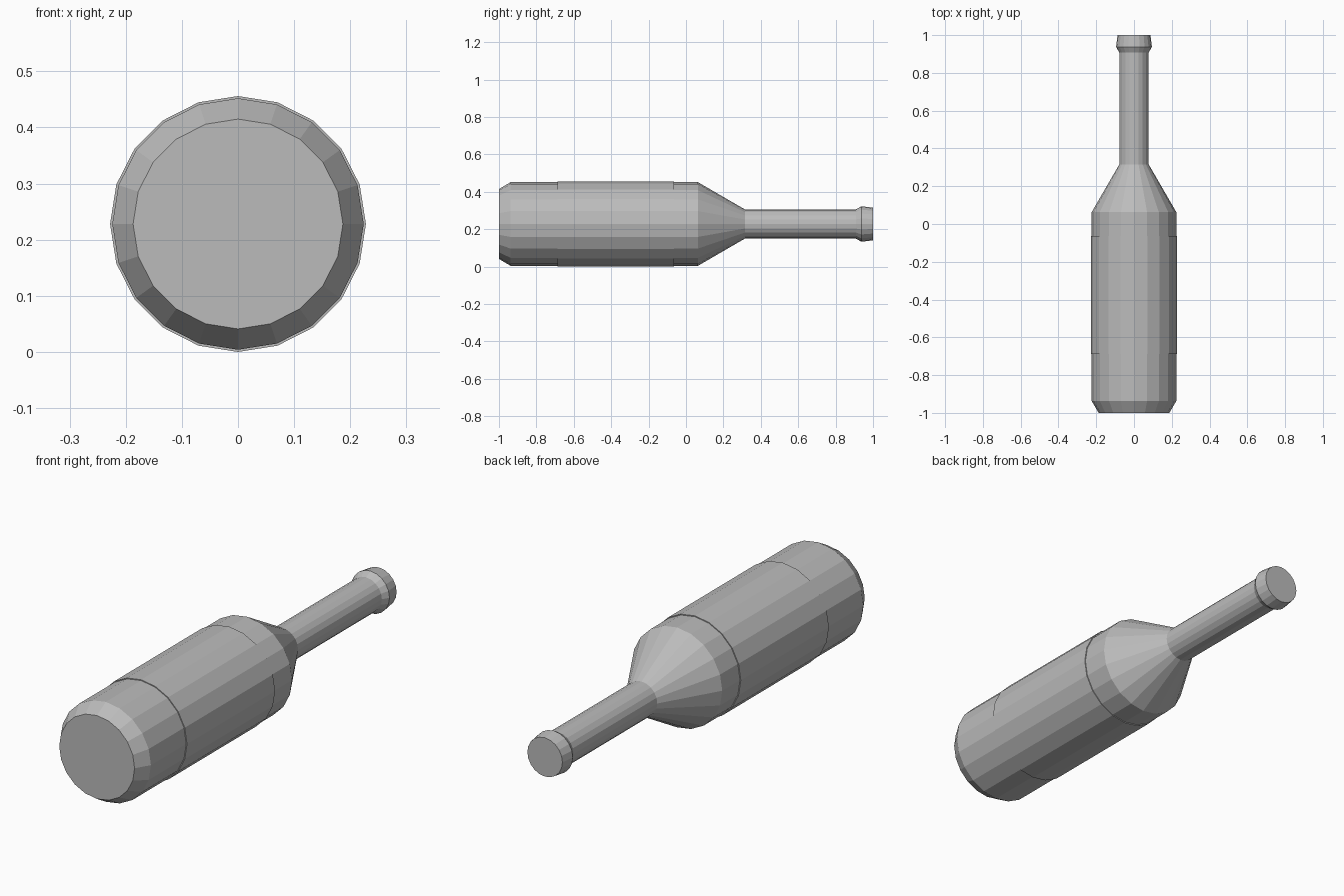
import bpy, bmesh, math

cube = bpy.data.objects.get("Cube")
if cube:
    bpy.data.objects.remove(cube, do_unlink=True)

SIDES = 20
AXIS_Z = 0.228

glass = bpy.data.materials.new("grey_glass")
glass.use_nodes = True
GREY = (0.5, 0.5, 0.5, 1)
glass.diffuse_color = GREY
glass.node_tree.nodes["Principled BSDF"].inputs["Base Color"].default_value = GREY


def lathe(name, profile):
    """Closed, faceted solid turned around the y axis from (y, radius) points."""
    bm = bmesh.new()
    rings = []
    for y, r in profile:
        angles = [math.tau * i / SIDES for i in range(SIDES)]
        rings.append([bm.verts.new((r * math.cos(a), y, AXIS_Z + r * math.sin(a)))
                      for a in angles])
    for a, b in zip(rings, rings[1:]):
        for i in range(SIDES):
            j = (i + 1) % SIDES
            bm.faces.new((a[i], a[j], b[j], b[i]))
    bm.faces.new(rings[0])
    bm.faces.new(rings[-1])
    bmesh.ops.recalc_face_normals(bm, faces=bm.faces)
    mesh = bpy.data.meshes.new(name)
    bm.to_mesh(mesh)
    bm.free()
    mesh.materials.append(glass)
    obj = bpy.data.objects.new(name, mesh)
    bpy.context.collection.objects.link(obj)
    return obj


# Bottle: chamfered base, body, shoulder, neck and flared lip
lathe("bottle", [(-1, 0.187), (-0.937, 0.224), (0.063, 0.224), (0.315, 0.078),
                 (0.908, 0.078), (0.938, 0.095), (1, 0.087)])

# Raised label band around the body
lathe("label", [(-0.687, 0.228), (-0.063, 0.228)])
